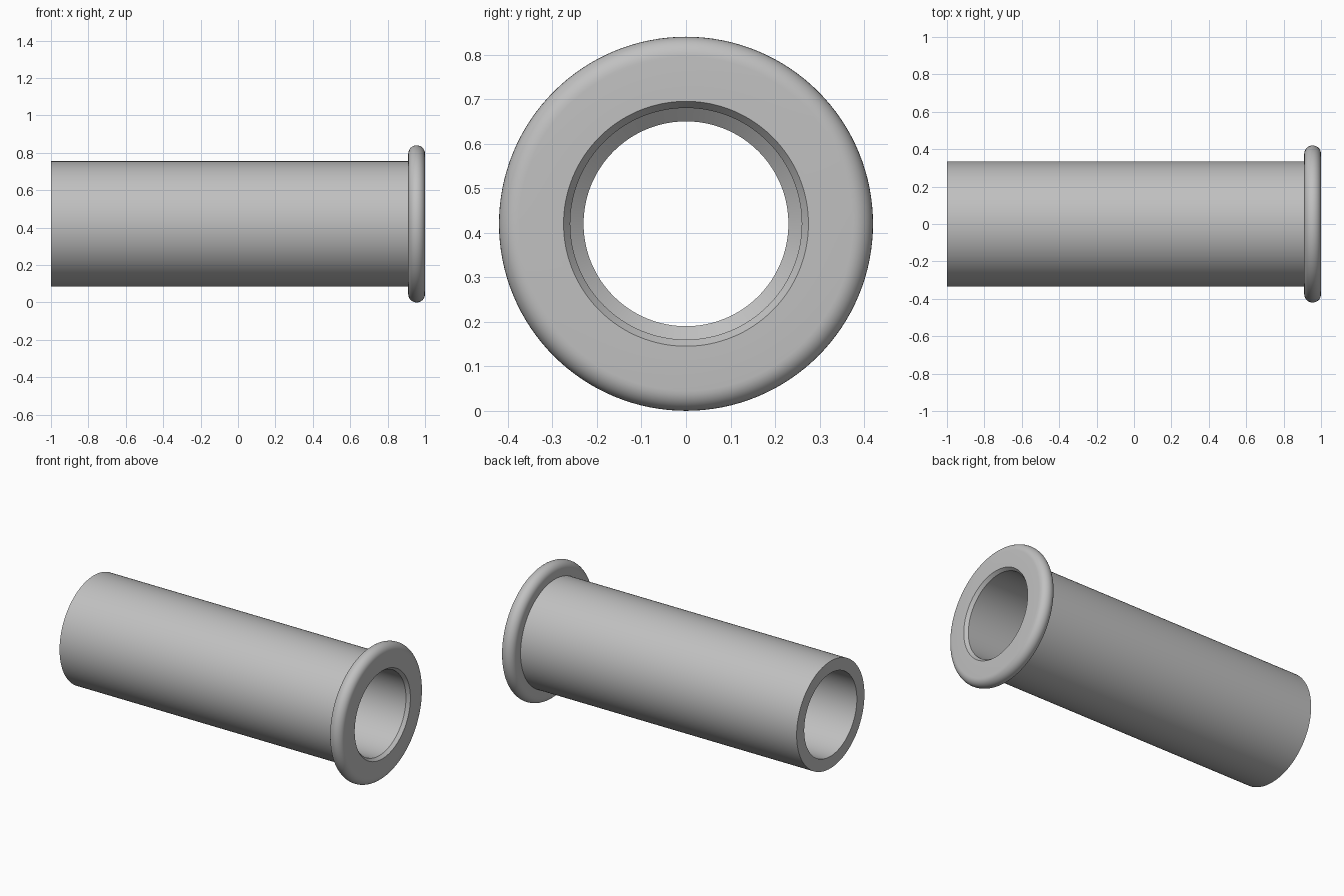
import bpy, bmesh, math

cube = bpy.data.objects.get("Cube")
if cube:
    bpy.data.objects.remove(cube, do_unlink=True)

AXIS_Z = 0.42
SEGMENTS = 128

steel = bpy.data.materials.new("light grey metal")
steel.use_nodes = True
steel.diffuse_color = (0.53, 0.53, 0.53, 1)
steel.node_tree.nodes["Principled BSDF"].inputs["Base Color"].default_value = steel.diffuse_color


def revolve(name, profile):
    """Spin a closed (x, radius) profile about the bushing's axis."""
    mesh = bpy.data.meshes.new(name)
    bm = bmesh.new()
    verts = [bm.verts.new((x, 0, r)) for x, r in profile]
    edges = [bm.edges.new((a, b)) for a, b in zip(verts, verts[1:] + verts[:1])]
    bmesh.ops.spin(bm, geom=verts + edges, cent=(0, 0, 0), axis=(1, 0, 0),
                   angle=2 * math.pi, steps=SEGMENTS, use_merge=True)
    bmesh.ops.remove_doubles(bm, verts=bm.verts, dist=1e-5)
    bmesh.ops.recalc_face_normals(bm, faces=bm.faces)
    bm.to_mesh(mesh)
    bm.free()
    mesh.materials.append(steel)
    obj = bpy.data.objects.new(name, mesh)
    obj.location.z = AXIS_Z
    bpy.context.collection.objects.link(obj)
    bpy.ops.object.select_all(action='DESELECT')
    obj.select_set(True)
    bpy.context.view_layer.objects.active = obj
    bpy.ops.object.shade_smooth_by_angle(angle=math.radians(25))
    return obj


# Rounded outer rim of the flange, from its back face to its front face
rim = 0.045
rounded = [(0.955 - rim * math.cos(a), 0.375 + rim * math.sin(a))
           for a in (math.pi * i / 16 for i in range(17))]

# Chamfered mouth, then a bore that narrows to a throat and widens again
bore = [(1, 0.275), (0.98, 0.26), (0.32, 0.26), (0.295, 0.23),
        (-0.295, 0.23), (-0.32, 0.26), (-1, 0.26)]

# Sleeve and flange are one turned piece
revolve("flanged_sleeve", [(-1, 0.335), (0.91, 0.335)] + rounded + bore)
